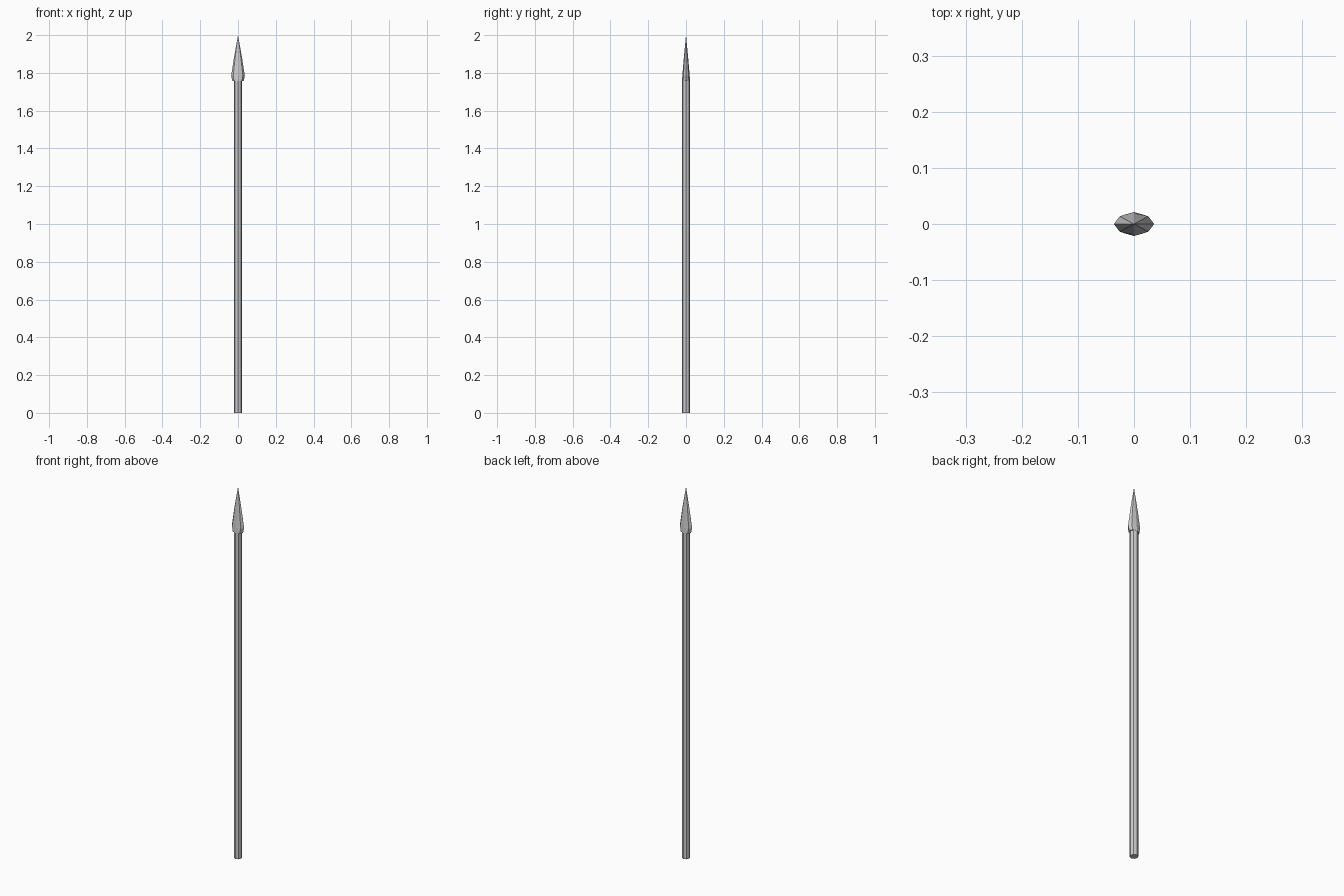
import bpy, bmesh, math

if "Cube" in bpy.data.objects:
    bpy.data.objects.remove(bpy.data.objects["Cube"])

SIDES = 8


def lofted(name, rings, tip=None):
    """Stack of elliptical octagon rings (z, rx, ry), capped or closed to a tip."""
    bm = bmesh.new()
    loops = []
    for z, rx, ry in rings:
        loops.append([bm.verts.new((rx * math.cos(math.tau * i / SIDES),
                                    ry * math.sin(math.tau * i / SIDES), z))
                      for i in range(SIDES)])
    for a, b in zip(loops, loops[1:]):
        for i in range(SIDES):
            j = (i + 1) % SIDES
            bm.faces.new((a[i], a[j], b[j], b[i]))
    bm.faces.new(loops[0][::-1])
    if tip is None:
        bm.faces.new(loops[-1])
    else:
        t = bm.verts.new((0, 0, tip))
        for i in range(SIDES):
            bm.faces.new((loops[-1][i], loops[-1][(i + 1) % SIDES], t))
    bmesh.ops.recalc_face_normals(bm, faces=bm.faces[:])
    mesh = bpy.data.meshes.new(name)
    bm.to_mesh(mesh)
    bm.free()
    obj = bpy.data.objects.new(name, mesh)
    bpy.context.collection.objects.link(obj)
    return obj


# Straight octagonal pole
lofted("shaft", [(0, 0.021, 0.021), (1.76, 0.021, 0.021)])

# Flattened spear point with a short flared collar
lofted("spear_head", [(1.757, 0.030, 0.0215),
                      (1.785, 0.036, 0.0195),
                      (1.88, 0.0215, 0.0115)], tip=2.0)
